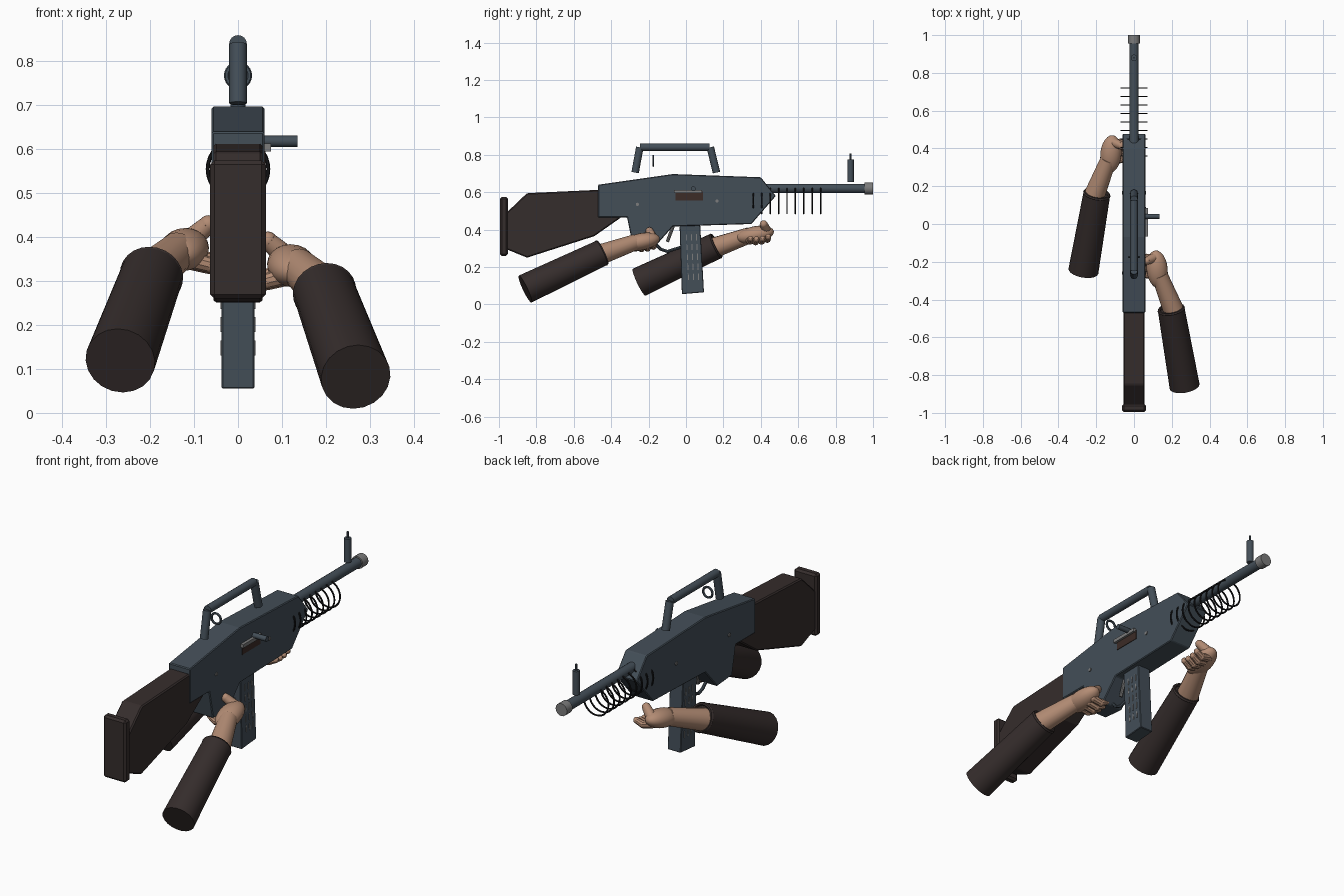
import bpy, bmesh, math
from mathutils import Vector, Matrix

if "Cube" in bpy.data.objects:
    bpy.data.objects.remove(bpy.data.objects["Cube"])


def material(name, rgb):
    m = bpy.data.materials.new(name)
    m.diffuse_color = (*rgb, 1)
    m.use_nodes = True
    m.node_tree.nodes["Principled BSDF"].inputs["Base Color"].default_value = m.diffuse_color
    return m


STEEL = material("blue steel", (0.057, 0.077, 0.097))
BROWN = material("dark brown", (0.036, 0.026, 0.025))
SKIN = material("skin", (0.45, 0.262, 0.175))
BLACK = material("black", (0.008, 0.008, 0.009))
GREY = material("grey metal", (0.2, 0.2, 0.2))
PORT = material("port brown", (0.045, 0.025, 0.02))


def finish(bm, name, mat, bevel=0.0, smooth=True):
    bmesh.ops.recalc_face_normals(bm, faces=bm.faces)
    me = bpy.data.meshes.new(name)
    bm.to_mesh(me)
    bm.free()
    ob = bpy.data.objects.new(name, me)
    bpy.context.collection.objects.link(ob)
    me.materials.append(mat)
    if bevel:
        b = ob.modifiers.new("bevel", 'BEVEL')
        b.width, b.segments, b.limit_method = bevel, 1, 'ANGLE'
    if smooth:
        bpy.ops.object.select_all(action='DESELECT')
        ob.select_set(True)
        bpy.context.view_layer.objects.active = ob
        bpy.ops.object.shade_smooth_by_angle(angle=math.radians(35))
    return ob


def profile(name, pts, half, mat, bevel=0.0):
    """Extrude a (y, z) outline across x."""
    bm = bmesh.new()
    f = bm.faces.new([bm.verts.new((-half, y, z)) for y, z in pts])
    ext = bmesh.ops.extrude_face_region(bm, geom=[f])
    vs = [v for v in ext["geom"] if isinstance(v, bmesh.types.BMVert)]
    bmesh.ops.translate(bm, verts=vs, vec=(2 * half, 0, 0))
    return finish(bm, name, mat, bevel, smooth=False)


def box(name, lo, hi, mat, bevel=0.0, tilt=0.0):
    lo, hi = Vector(lo), Vector(hi)
    bm = bmesh.new()
    bmesh.ops.create_cube(bm, size=1, matrix=Matrix.Translation((lo + hi) / 2)
                          @ Matrix.Rotation(tilt, 4, 'X') @ Matrix.Diagonal((*(hi - lo), 1)))
    return finish(bm, name, mat, bevel, smooth=False)


def frame(a, b):
    a, b = Vector(a), Vector(b)
    return Matrix.Translation((a + b) / 2) @ (b - a).to_track_quat('Z', 'Y').to_matrix().to_4x4()


def tube(name, a, b, r1, mat, r2=None, sides=16, ends=False):
    """Cylinder or cone from a to b, with optional ball ends."""
    r2 = r1 if r2 is None else r2
    bm = bmesh.new()
    bmesh.ops.create_cone(bm, cap_ends=True, segments=sides, radius1=r1, radius2=r2,
                          depth=(Vector(b) - Vector(a)).length, matrix=frame(a, b))
    if ends:
        for p, r in ((a, r1), (b, r2)):
            bmesh.ops.create_uvsphere(bm, u_segments=sides, v_segments=8, radius=r,
                                      matrix=Matrix.Translation(p))
    return finish(bm, name, mat)


def ring(name, a, b, major, minor, mat, segs=24):
    """Torus centred between a and b, facing along a-b."""
    m = frame(a, b)
    bm = bmesh.new()
    rows = []
    for i in range(segs):
        t = 2 * math.pi * i / segs
        rows.append([bm.verts.new(m @ Vector(((major + minor * math.cos(u)) * math.cos(t),
                                              (major + minor * math.cos(u)) * math.sin(t),
                                              minor * math.sin(u))))
                     for u in (j * math.pi / 3 for j in range(6))])
    for i in range(segs):
        for j in range(6):
            p, q, k = rows[i], rows[(i + 1) % segs], (j + 1) % 6
            bm.faces.new((p[j], q[j], q[k], p[k]))
    return finish(bm, name, mat)


# receiver with grip, stock, butt pad
profile("receiver", [(-0.47, 0.64), (-0.07, 0.697), (0.40, 0.68), (0.48, 0.58), (0.35, 0.43),
                     (-0.07, 0.417), (-0.165, 0.31), (-0.285, 0.32), (-0.315, 0.465),
                     (-0.47, 0.465)], 0.06, STEEL, 0.004)
profile("stock", [(-0.46, 0.613), (-0.85, 0.595), (-0.96, 0.49), (-0.96, 0.295),
                  (-0.85, 0.25), (-0.49, 0.365), (-0.34, 0.47), (-0.46, 0.48)], 0.056, BROWN, 0.006)
box("butt_pad", (-0.064, -0.995, 0.26), (0.064, -0.953, 0.575), BROWN, 0.01)

# barrel, muzzle, front sight
tube("barrel", (0, 0.42, 0.62), (0, 0.98, 0.62), 0.025, STEEL)
tube("muzzle", (0, 0.955, 0.62), (0, 1.0, 0.62), 0.032, GREY)
tube("front_sight", (0, 0.88, 0.655), (0, 0.88, 0.775), 0.017, STEEL)
tube("sight_pin", (0, 0.88, 0.77), (0, 0.88, 0.807), 0.005, STEEL, sides=8)

# carrying handle and rear sight ring
tube("handle_rear_leg", (0, -0.272, 0.705), (0, -0.247, 0.84), 0.02, STEEL)
tube("handle_front_leg", (0, 0.163, 0.705), (0, 0.13, 0.84), 0.02, STEEL)
tube("handle_bar", (0, -0.245, 0.84), (0, 0.125, 0.84), 0.02, STEEL)
ring("rear_sight_ring", (0, -0.18, 0.768), (0, -0.17, 0.768), 0.026, 0.006, STEEL)

# spring coils under the barrel
for i in range(9):
    y = 0.36 + 0.045 * i
    ring(f"spring_coil_{i}", (0, y - 0.01, 0.555), (0, y + 0.01, 0.555), 0.069, 0.0045, BLACK, 32)

# ejection port, bolt, charging handle, screws
box("ejection_port", (0.055, -0.055, 0.555), (0.063, 0.09, 0.605), PORT)
box("bolt", (0.055, -0.065, 0.595), (0.075, 0.085, 0.613), GREY)
tube("charging_handle", (0.05, 0.04, 0.618), (0.136, 0.04, 0.618), 0.013, STEEL, sides=12)
for i, (y, z) in enumerate([(-0.26, 0.535), (0.165, 0.553)]):
    tube(f"screw_{i}", (-0.064, y, z), (0.064, y, z), 0.009, GREY, sides=10)

# magazine with stamped side marks
profile("magazine", [(-0.035, 0.44), (0.075, 0.44), (0.096, 0.065), (-0.022, 0.055)],
        0.037, STEEL, 0.003)
for side in (-1, 1):
    for c in range(3):
        for r in range(5):
            z = 0.36 - 0.053 * r
            y = 0.0 + 0.027 * c + (0.4 - z) * 0.05
            box(f"magazine_mark_{side}_{c}_{r}", (side * 0.0375 - 0.002, y - 0.0025, z - 0.017),
                (side * 0.0375 + 0.002, y + 0.0025, z + 0.017), GREY, tilt=0.05)

# trigger and guard
tube("trigger", (0, -0.068, 0.42), (0, -0.10, 0.335), 0.009, GREY, sides=8)
guard = [(-0.165, 0.325), (-0.135, 0.295), (-0.10, 0.283), (-0.03, 0.305)]
for i in range(3):
    tube(f"trigger_guard_{i}", (0, *guard[i]), (0, *guard[i + 1]), 0.008, STEEL, sides=8, ends=True)


def arm(tag, s, dy, dz):
    """Arm for one side; s mirrors across x."""
    def p(x, y, z):
        return (s * x, y + dy, z + dz)
    rear, front = p(0.268, -0.86, 0.082), p(0.197, -0.452, 0.275)
    tube(tag + "_sleeve", rear, front, 0.08, BROWN, 0.071, sides=20)
    d = (Vector(front) - Vector(rear)).normalized() * 0.01
    ring(tag + "_cuff", Vector(front) - d, Vector(front) + d, 0.064, 0.009, BROWN)
    tube(tag + "_forearm", p(0.215, -0.47, 0.262), p(0.135, -0.27, 0.333), 0.056, SKIN, 0.043)
    bm = bmesh.new()
    bmesh.ops.create_uvsphere(bm, u_segments=20, v_segments=12, radius=1,
                              matrix=frame(p(0.132, -0.34, 0.315), p(0.113, -0.14, 0.355))
                              @ Matrix.Diagonal((0.056, 0.046, 0.102, 1)))
    finish(bm, tag + "_palm", SKIN)
    tube(tag + "_thumb", p(0.115, -0.175, 0.35), p(0.068, -0.195, 0.392), 0.027, SKIN, 0.021,
         sides=12, ends=True)
    for i, (y, z) in enumerate([(-0.275, 0.30), (-0.243, 0.297), (-0.211, 0.30), (-0.18, 0.31)]):
        tube(f"{tag}_finger_{i}", p(0.11, y, z + 0.012), p(0.065, y + 0.005, z), 0.02, SKIN, 0.018,
             sides=10, ends=True)
        tube(f"{tag}_fingertip_{i}", p(0.065, y + 0.005, z), p(0.03, y + 0.01, z + 0.015), 0.018,
             SKIN, 0.015, sides=10, ends=True)


# two arms, the left one further forward
arm("right", 1, 0, 0)
arm("left", -1, 0.61, 0.037)
